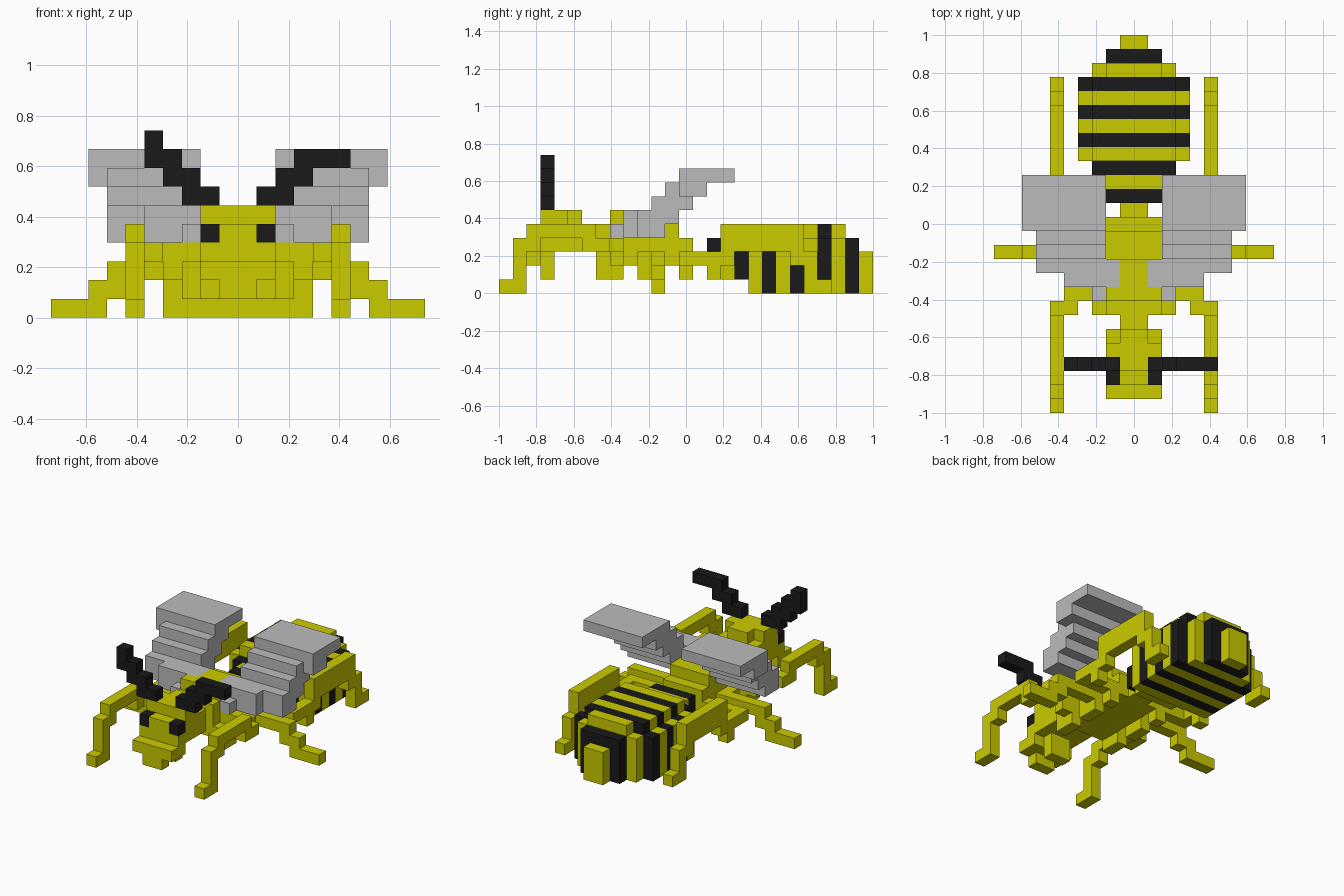
import bpy
import bmesh

if "Cube" in bpy.data.objects:
    bpy.data.objects.remove(bpy.data.objects["Cube"])

V = 2 / 27  # size of one block; y is counted in blocks from the nose


def material(name, rgb):
    m = bpy.data.materials.new(name)
    m.use_nodes = True
    m.diffuse_color = (*rgb, 1)
    bsdf = next(n for n in m.node_tree.nodes if n.type == 'BSDF_PRINCIPLED')
    bsdf.inputs["Base Color"].default_value = (*rgb, 1)
    bsdf.inputs["Roughness"].default_value = 0.9
    return m


YELLOW = material("yellow", (0.6, 0.6, 0.0))
BLACK = material("black", (0.01, 0.01, 0.01))
GREY = material("wing grey", (0.5, 0.5, 0.5))


def blocks(name, mat, boxes, side=1):
    """One object from boxes (x0, x1, y0, y1, z0, z1) in block units."""
    bm = bmesh.new()
    for x0, x1, y0, y1, z0, z1 in boxes:
        x0, x1 = sorted((x0 * side, x1 * side))
        verts = bmesh.ops.create_cube(bm, size=1)["verts"]
        for v in verts:
            v.co.x = (x0 if v.co.x < 0 else x1) * V
            v.co.y = (y0 if v.co.y < 0 else y1) * V - 1
            v.co.z = (z0 if v.co.z < 0 else z1) * V
    me = bpy.data.meshes.new(name)
    bm.to_mesh(me)
    bm.free()
    me.materials.append(mat)
    ob = bpy.data.objects.new(name, me)
    bpy.context.collection.objects.link(ob)
    return ob


def pair(name, mat, boxes):
    for label, side in (("left", 1), ("right", -1)):
        blocks(f"{label}_{name}", mat, boxes, side)


# Head, jaw and neck
blocks("head", YELLOW, [
    (-2, 2, 3, 5, 3, 6), (-2, 2, 5, 6, 3, 5), (-1, 1, 5, 6, 5, 6),
    (-1, 1, 2, 3, 4, 5), (-2, 2, 2, 3, 3, 4)])
blocks("jaw", YELLOW, [
    (-2, 2, 1, 3, 2, 3), (-1, 1, 1, 2, 1, 2), (-1, 1, 3, 4, 1, 3)])
blocks("neck", YELLOW, [(-1, 1, 6, 7, 3, 5)])
pair("eye", BLACK, [(1, 2, 2, 3, 4, 5)])

# Antennae: the tips bend differently
blocks("left_antenna", BLACK, [
    (1, 3, 3, 4, 6, 7), (2, 4, 3, 4, 7, 8), (3, 6, 3, 4, 8, 9)])
blocks("right_antenna", BLACK, [
    (1, 3, 3, 4, 6, 7), (2, 4, 3, 4, 7, 8), (3, 5, 3, 4, 8, 9),
    (4, 5, 3, 4, 9, 10)], -1)

# Thorax and waist
blocks("thorax", YELLOW, [
    (-2, 2, 7, 13, 2, 5), (-2, 2, 13, 14, 2, 4),
    (-2, 2, 8, 9, 5, 6), (-1, 1, 9, 11, 5, 6)])
blocks("waist", YELLOW, [(-1, 1, 14, 15, 2, 3)])

# Abdomen: striped rings (half width, bottom, top, half width of top ridge)
rings = [(2, 2, 4, 0), (2, 1, 4, 0), (3, 1, 4, 0)] + [(4, 0, 4, 3)] * 6 + \
        [(3, 0, 4, 2), (2, 0, 4, 0), (1, 0, 3, 0)]
for i, (w, z0, z1, ridge) in enumerate(rings):
    y0, y1 = 15 + i, 16 + i
    boxes = [(-w, w, y0, y1, z0, z1)]
    if ridge:
        boxes.append((-ridge, ridge, y0, y1, z1, z1 + 1))
    blocks(f"abdomen_ring_{i + 1}", YELLOW if i % 2 else BLACK, boxes)

# Legs
pair("front_leg", YELLOW, [
    (2, 3, 7, 9, 1, 3), (2, 5, 8, 9, 3, 4), (3, 4, 8, 9, 2, 3),
    (4, 6, 7, 8, 3, 4), (5, 6, 6, 7, 3, 5),
    (5, 6, 3, 6, 4, 5), (5, 6, 2, 3, 3, 5), (5, 6, 1, 2, 1, 4),
    (5, 6, 0, 2, 0, 1)])
pair("middle_leg", YELLOW, [
    (2, 3, 10, 12, 1, 3), (3, 6, 11, 12, 2, 3), (6, 7, 11, 12, 1, 3),
    (7, 8, 11, 12, 0, 2), (8, 10, 11, 12, 0, 1)])
pair("hind_leg", YELLOW, [
    (2, 3, 13, 14, 1, 3), (3, 6, 13, 14, 2, 3), (5, 6, 14, 15, 2, 3),
    (5, 6, 15, 16, 1, 3), (5, 6, 16, 17, 2, 5), (5, 6, 17, 18, 3, 5),
    (5, 6, 18, 21, 3, 5), (5, 6, 21, 22, 2, 5), (5, 6, 22, 23, 0, 3),
    (5, 6, 23, 24, 0, 1)])

# Wings rise backwards in steps
pair("wing", GREY, [
    (2, 3, 8, 9, 4, 5), (2, 5, 9, 10, 4, 5), (2, 7, 10, 12, 4, 5),
    (1, 5, 9, 10, 5, 6), (1, 7, 10, 11, 5, 6), (2, 7, 11, 13, 5, 6),
    (2, 7, 11, 14, 6, 7), (2, 7, 12, 15, 7, 8), (7, 8, 13, 15, 7, 8),
    (2, 8, 13, 17, 8, 9)])
